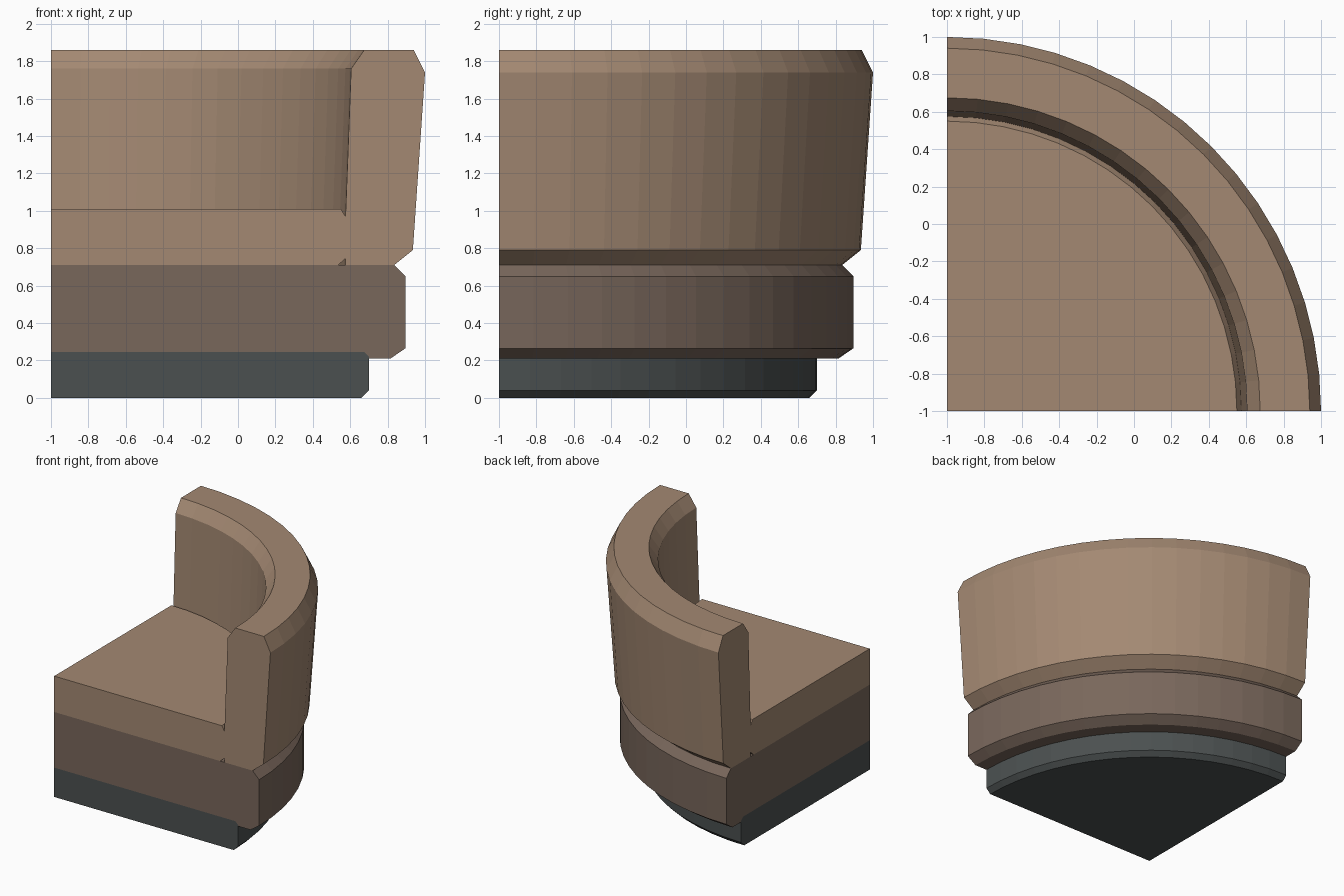
import bpy, bmesh, math

if "Cube" in bpy.data.objects:
    bpy.data.objects.remove(bpy.data.objects["Cube"])

SEGMENTS = 16  # facets in the quarter turn


def quarter_turn(name, profile, color):
    """Sweep a closed (radius, z) profile 90 degrees about the corner (-1, -1)."""
    bm = bmesh.new()
    verts = [bm.verts.new((r - 1, -1, z)) for r, z in profile]
    start = bm.faces.new(verts)
    bmesh.ops.spin(bm, geom=[start], cent=(-1, -1, 0), axis=(0, 0, 1),
                   angle=math.pi / 2, steps=SEGMENTS, use_duplicate=False)
    if not any(f.is_valid and all(abs(v.co.y + 1) < 1e-5 for v in f.verts)
               and len(f.verts) == len(profile) for f in bm.faces):
        bm.faces.new(verts)
    bmesh.ops.remove_doubles(bm, verts=bm.verts, dist=1e-4)
    bmesh.ops.dissolve_degenerate(bm, edges=bm.edges, dist=1e-4)
    bmesh.ops.recalc_face_normals(bm, faces=bm.faces)
    mesh = bpy.data.meshes.new(name)
    bm.to_mesh(mesh)
    bm.free()
    obj = bpy.data.objects.new(name, mesh)
    bpy.context.collection.objects.link(obj)
    mat = bpy.data.materials.new(name + "_color")
    mat.diffuse_color = (*color, 1)
    mat.use_nodes = True
    mat.node_tree.nodes["Principled BSDF"].inputs["Base Color"].default_value = mat.diffuse_color
    mesh.materials.append(mat)


# Dark foot
quarter_turn("foot", [(0, 0), (1.66, 0), (1.70, 0.04), (1.70, 0.22),
                      (1.675, 0.245), (0, 0.245)], (0.07, 0.08, 0.08))

# Middle layer, resting over the foot
quarter_turn("middle_ring", [(0, 0.245), (1.675, 0.245), (1.70, 0.22), (1.70, 0.21),
                             (1.815, 0.21), (1.895, 0.265), (1.895, 0.65),
                             (1.835, 0.71), (0, 0.71)], (0.19, 0.135, 0.105))

# Floor slab and flared parapet, with small grooves where they meet
quarter_turn("floor_and_parapet", [(0, 0.71), (1.535, 0.71), (1.575, 0.745), (1.575, 0.71),
                                   (1.835, 0.71), (1.935, 0.79), (2.0, 1.74), (1.94, 1.86),
                                   (1.675, 1.86), (1.605, 1.76), (1.575, 0.97),
                                   (1.55, 1.01), (0, 1.01)], (0.37, 0.25, 0.17))
